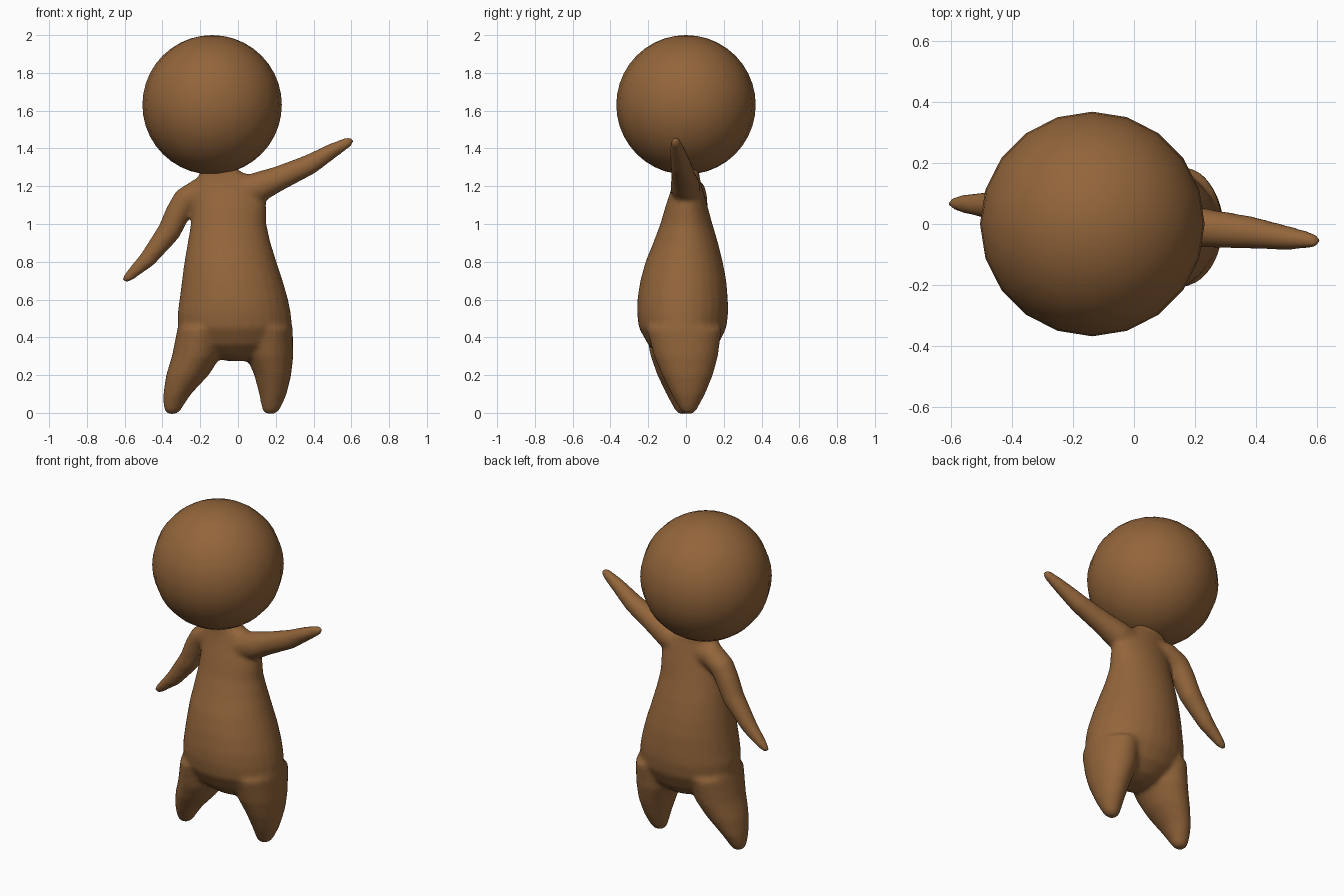
import bpy, bmesh, math
from mathutils import Vector

brown = bpy.data.materials.new("warm brown")
brown.diffuse_color = (0.29, 0.13, 0.043, 1)


def loft(bm, rings, upright, n=28):
    """Closed tube through rings (x, y, z, rx, ry); flat rings if upright, else square to the path."""
    pts = [Vector(r[:3]) for r in rings]
    loops = []
    for i, r in enumerate(rings):
        u, v = Vector((1, 0, 0)), Vector((0, 1, 0))
        if not upright:
            t = (pts[min(i + 1, len(pts) - 1)] - pts[max(i - 1, 0)]).normalized()
            u = v.cross(t).normalized()
            v = t.cross(u)
        loops.append([bm.verts.new(pts[i] + u * r[3] * math.cos(a) + v * r[4] * math.sin(a))
                      for a in (2 * math.pi * k / n for k in range(n))])
    faces = [bm.faces.new(loops[0][::-1]), bm.faces.new(loops[-1])]
    for a, b in zip(loops, loops[1:]):
        faces += [bm.faces.new((a[k], a[(k + 1) % n], b[(k + 1) % n], b[k])) for k in range(n)]
    bmesh.ops.recalc_face_normals(bm, faces=faces)


bm = bmesh.new()
# pear-shaped torso with short neck
loft(bm, [(0, -.01, .275, .06, .06), (-.005, -.012, .30, .15, .12), (-.012, -.015, .36, .25, .185),
          (-.015, -.018, .45, .303, .232), (-.02, -.018, .53, .30, .242), (-.022, -.018, .6, .288, .24),
          (-.03, -.014, .7, .267, .228), (-.04, -.01, .8, .244, .205), (-.047, -.002, .9, .22, .172),
          (-.05, .002, 1.0, .2, .138), (-.045, .003, 1.1, .195, .11), (-.05, .005, 1.18, .185, .085),
          (-.06, .005, 1.235, .165, .07), (-.08, .005, 1.265, .125, .065),
          (-.1, .005, 1.285, .10, .065), (-.11, 0, 1.33, .10, .065)], True)
# splayed left leg
loft(bm, [(-.35, -.015, -.008, .02, .02), (-.347, -.015, .008, .042, .04), (-.342, -.015, .04, .054, .058),
          (-.322, -.015, .1, .074, .09), (-.268, -.018, .2, .113, .135), (-.22, -.018, .3, .13, .17),
          (-.19, -.018, .45, .13, .2)], True)
# straighter right leg
loft(bm, [(.172, .012, -.008, .02, .02), (.173, .012, .008, .042, .04), (.178, .012, .04, .055, .058),
          (.185, .012, .1, .073, .09), (.184, .008, .2, .098, .135), (.168, 0, .3, .125, .17),
          (.16, -.01, .45, .13, .2)], True)
# raised right arm and lowered left arm, round section
for path in ([(0, 0, 1.165, .075), (.12, -.004, 1.2, .08), (.22, -.012, 1.243, .066), (.38, -.028, 1.315, .055),
              (.5, -.045, 1.388, .041), (.585, -.055, 1.435, .028), (.608, -.058, 1.448, .016)],
             [(-.1, .01, 1.17, .07), (-.21, .035, 1.17, .072), (-.28, .045, 1.125, .07), (-.318, .05, 1.06, .067),
              (-.365, .055, .96, .063), (-.48, .062, .812, .046), (-.578, .067, .722, .028),
              (-.605, .068, .698, .016)]):
    loft(bm, [p + (p[3],) for p in path], False, 20)

mesh = bpy.data.meshes.new("body")
bm.to_mesh(mesh)
bm.free()
body = bpy.data.objects.new("body", mesh)
bpy.context.collection.objects.link(body)
mesh.materials.append(brown)
# fuse the limbs and soften the joins
fuse = body.modifiers.new("fuse", 'REMESH')
fuse.mode = 'VOXEL'
fuse.voxel_size = .012
fuse.use_smooth_shade = True
soft = body.modifiers.new("soften", 'SMOOTH')
soft.factor = .5
soft.iterations = 14

# round head
bpy.ops.mesh.primitive_uv_sphere_add(segments=20, ring_count=20, radius=.369, location=(-.137, 0, 1.631))
head = bpy.context.object
head.name = "head"
head.data.materials.append(brown)
bpy.ops.object.shade_smooth()
